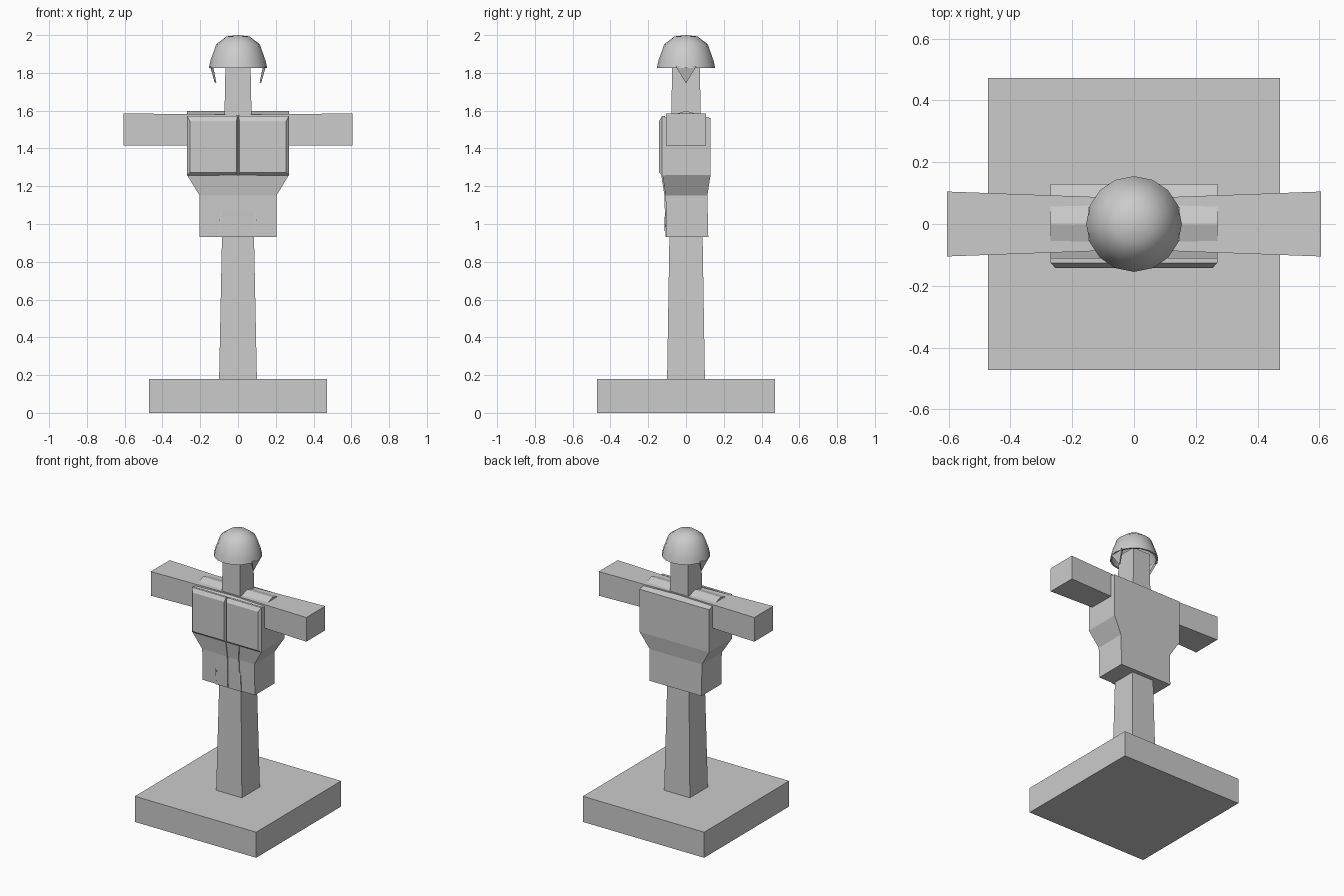
import bpy, bmesh, math

if "Cube" in bpy.data.objects:
    bpy.data.objects.remove(bpy.data.objects["Cube"])

grey = bpy.data.materials.new("plain grey")
grey.diffuse_color = (0.6, 0.6, 0.6, 1)
grey.use_nodes = True
grey.node_tree.nodes["Principled BSDF"].inputs["Base Color"].default_value = grey.diffuse_color


def make(name, verts, faces, smooth=False):
    mesh = bpy.data.meshes.new(name)
    mesh.from_pydata(verts, [], faces)
    bm = bmesh.new()
    bm.from_mesh(mesh)
    bmesh.ops.recalc_face_normals(bm, faces=bm.faces)
    bm.to_mesh(mesh)
    bm.free()
    mesh.materials.append(grey)
    if smooth:
        mesh.shade_smooth()
    ob = bpy.data.objects.new(name, mesh)
    bpy.context.collection.objects.link(ob)
    return ob


def loft(name, rings, smooth=False):
    """Join equal-length rings of points and cap both ends."""
    n = len(rings[0])
    verts = [p for r in rings for p in r]
    faces = [(k * n + i, k * n + (i + 1) % n, (k + 1) * n + (i + 1) % n, (k + 1) * n + i)
             for k in range(len(rings) - 1) for i in range(n)]
    faces += [tuple(range(n)), tuple(range(len(verts) - n, len(verts)))]
    return make(name, verts, faces, smooth)


def level(z, x, y0, y1):
    return [(-x, y0, z), (x, y0, z), (x, y1, z), (-x, y1, z)]


def upright(y, x0, x1, z0, z1):
    return [(x0, y, z0), (x1, y, z0), (x1, y, z1), (x0, y, z1)]


def section(x, y, z0, z1):
    return [(x, -y, z0), (x, y, z0), (x, y, z1), (x, -y, z1)]


# Stand: square base and tapered post
loft("base", [level(0, .472, -.472, .472), level(.18, .472, -.472, .472)])
loft("post", [level(.18, .10, -.10, .10), level(1.86, .066, -.073, .073)])

# Cross beam, narrower in the middle
loft("arm_beam", [section(-.605, .105, 1.415, 1.585),
                  section(0, .083, 1.418, 1.58),
                  section(.605, .105, 1.415, 1.585)])

# Vest body with a ridge along the shoulders
loft("vest", [level(.93, .203, -.102, .118), level(1.15, .203, -.108, .113),
              level(1.26, .27, -.125, .13), level(1.56, .27, -.125, .13),
              level(1.598, .27, -.004, .004)])

for s, side in ((-1, "left"), (1, "right")):
    # Chest plate with bevelled edges, leaving a centre seam
    loft(side + "_chest_plate", [upright(-.11, s * .003, s * .27, 1.258, 1.572),
                                 upright(-.126, s * .003, s * .27, 1.258, 1.572),
                                 upright(-.142, s * .008, s * .255, 1.272, 1.545)])
    # Lower front placket, following the waist
    loft(side + "_placket", [
        [(s * .004, y, z), (s * x, y, z), (s * x, y + .009, z), (s * .004, y + .009, z)]
        for z, x, y in ((.93, .098, -.108), (1.04, .098, -.111),
                        (1.06, .088, -.112), (1.15, .085, -.114), (1.26, .098, -.131))])
    # Small pleat beside the placket
    make(side + "_pleat",
         [(s * .085, -.112, 1.07), (s * .09, -.114, .95), (s * .1, -.112, 1.05),
          (s * .09, -.103, 1.04)],
         [(0, 1, 2), (0, 1, 3), (1, 2, 3), (0, 2, 3)])
    # Pointed ear flap under the helmet
    loft(side + "_ear_flap", [
        [(s * .148, -.055, 1.835), (s * .148, .055, 1.835), (s * .122, 0, 1.745)],
        [(s * .132, -.05, 1.835), (s * .132, .05, 1.835), (s * .115, 0, 1.75)]])

# Helmet: hollow dome, outer wall going up and inner wall back down
outer = ((.155, 1.825), (.146, 1.865), (.115, 1.952), (.06, 1.993))
inner = ((.143, 1.825), (.134, 1.865), (.104, 1.945), (.05, 1.982))
N = 16
verts = [(r * math.cos(2 * math.pi * i / N), r * math.sin(2 * math.pi * i / N), z)
         for r, z in inner[::-1] + outer for i in range(N)]
faces = [(k * N + i, k * N + (i + 1) % N, (k + 1) * N + (i + 1) % N, (k + 1) * N + i)
         for k in range(7) for i in range(N)]
verts += [(0, 0, 1.988), (0, 0, 2.0)]
for start, tip in ((0, 8 * N), (7 * N, 8 * N + 1)):
    faces += [(start + i, start + (i + 1) % N, tip) for i in range(N)]
helmet = make("helmet", verts, faces, True)
bpy.context.view_layer.objects.active = helmet
helmet.select_set(True)
bpy.ops.object.shade_smooth_by_angle(angle=math.radians(50))
